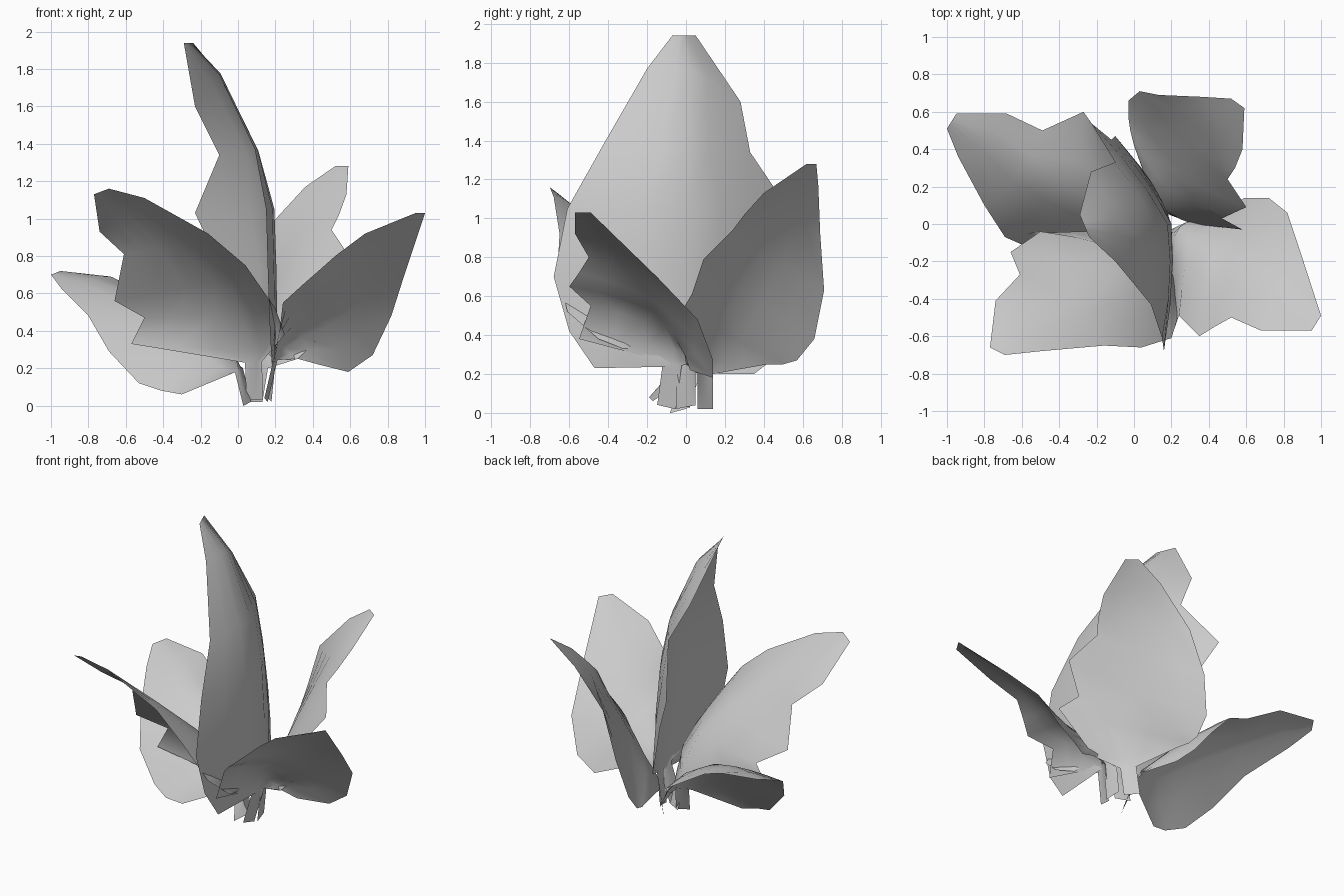
import bpy
import bmesh
from mathutils import Vector

SEGMENTS = 6  # strips across each leaf blade
STALK_HALF_WIDTH = 0.05
CURL = 0.5  # 0 folds the blade straight along the midrib, 1 rounds it fully

default_cube = bpy.data.objects.get("Cube")
if default_cube:
    bpy.data.objects.remove(default_cube, do_unlink=True)


def make_material(name, colour):
    """Create one plain coloured material."""
    material = bpy.data.materials.new(name)
    material.use_nodes = True
    material.diffuse_color = colour
    shader = material.node_tree.nodes["Principled BSDF"]
    shader.inputs["Base Color"].default_value = colour
    return material


leaf_grey = make_material("leaf grey", (0.6, 0.6, 0.6, 1))


def cross_section(left, rib, right):
    """Points running from edge to edge through a softly folded midrib."""
    points = []
    for step in range(SEGMENTS + 1):
        t = 2 * step / SEGMENTS - 1
        rounded = (left * (t * (t - 1) / 2)
                   + rib * (1 - t * t)
                   + right * (t * (t + 1) / 2))
        folded = rib.lerp(left if t < 0 else right, abs(t))
        points.append(folded.lerp(rounded, CURL))
    return points


def make_leaf(name, foot, tip, left_edge, midrib, right_edge):
    """Loft a curved blade from its stalk to its tip; all lists run upward."""
    left_edge, midrib, right_edge = (
        [Vector(point) for point in edge]
        for edge in (left_edge, midrib, right_edge))
    foot = Vector(foot)

    # The stalk is a narrow strip turned the same way as the blade
    side = (right_edge[0] - left_edge[0]).normalized() * STALK_HALF_WIDTH
    neck = foot.lerp(midrib[0], 0.75)
    rows = [cross_section(centre - side, centre, centre + side)
            for centre in (foot, neck)]

    # The blade follows the two edges and the raised midrib
    for left, rib, right in zip(left_edge, midrib, right_edge):
        rows.append(cross_section(left, rib, right))

    # The blunt tip closes the loft
    tip_left, tip_right = (Vector(point) for point in tip)
    rows.append(cross_section(tip_left, (tip_left + tip_right) / 2, tip_right))

    bm = bmesh.new()
    grid = [[bm.verts.new(point) for point in row] for row in rows]
    for lower, upper in zip(grid, grid[1:]):
        for i in range(SEGMENTS):
            face = bm.faces.new((lower[i], lower[i + 1], upper[i + 1], upper[i]))
            face.smooth = True
    bm.normal_update()
    mesh = bpy.data.meshes.new(name)
    bm.to_mesh(mesh)
    bm.free()
    mesh.materials.append(leaf_grey)
    leaf = bpy.data.objects.new(name, mesh)
    bpy.context.collection.objects.link(leaf)
    return leaf


# Tall upright leaf in the middle
make_leaf(
    "tall_leaf",
    foot=(.17, 0, .03),
    tip=[(-.24, -.07, 1.94), (-.29, .05, 1.94)],
    left_edge=[(.18, -.47, .23), (.17, -.6, .42), (.16, -.68, .7),
               (.15, -.61, 1.05), (.09, -.43, 1.37), (-.1, -.2, 1.77)],
    midrib=[(.2, 0, .32), (.2, 0, .45), (.2, 0, .7), (.18, 0, 1.05),
            (.1, 0, 1.36), (-.1, .03, 1.76)],
    right_edge=[(.04, .3, .38), (-.1, .47, .6), (-.12, .45, .8),
                (-.23, .54, 1.03), (-.1, .33, 1.34), (-.23, .28, 1.6)],
)

# Leaf rising to the back on the left
make_leaf(
    "back_left_leaf",
    foot=(.1, .1, .02),
    tip=[(.52, .67, 1.28), (.59, .62, 1.28)],
    left_edge=[(0, .42, .25), (-.02, .5, .25), (-.03, .57, .27),
               (-.03, .66, .38), (.03, .71, .63), (.13, .69, .92),
               (.36, .68, 1.17)],
    midrib=[(.14, .1, .26), (.19, .17, .42), (.23, .22, .53),
            (.26, .27, .64), (.3, .4, .82), (.36, .48, 1), (.48, .53, 1.16)],
    right_edge=[(.32, 0, .25), (.58, -.03, .51), (.47, .03, .61),
                (.6, .09, .79), (.5, .24, .94), (.54, .3, 1.02),
                (.58, .4, 1.13)],
)

# Low drooping leaf to the back on the right
make_leaf(
    "back_right_leaf",
    foot=(.05, -.04, .01),
    tip=[(-1, .51, .7), (-.95, .59, .72)],
    left_edge=[(-.3, -.17, .06), (-.41, -.19, .08), (-.53, -.14, .12),
               (-.69, -.07, .29), (-.8, .1, .48), (-.94, .36, .62)],
    midrib=[(-.01, .06, .25), (-.1, .1, .34), (-.19, .14, .42),
            (-.37, .22, .53), (-.58, .3, .6), (-.8, .46, .68)],
    right_edge=[(-.05, .35, .2), (-.12, .44, .27), (-.2, .5, .39),
                (-.27, .6, .48), (-.49, .5, .6), (-.68, .59, .69)],
)

# Twisted leaf reaching to the front on the left
make_leaf(
    "front_left_leaf",
    foot=(.15, -.1, .03),
    tip=[(.95, -.57, 1.03), (1, -.49, 1.03)],
    left_edge=[(.22, -.55, .38), (.24, -.49, .55), (.35, -.6, .65),
               (.43, -.55, .72), (.52, -.5, .8), (.68, -.57, .92)],
    midrib=[(.22, -.06, .33), (.3, -.1, .43), (.42, -.16, .52),
            (.52, -.17, .58), (.63, -.2, .66), (.77, -.34, .83)],
    right_edge=[(.32, .01, .25), (.43, .02, .22), (.59, .14, .18),
                (.72, .14, .27), (.82, .06, .48), (.89, -.15, .7)],
)

# Broad leaf reaching to the front on the right
make_leaf(
    "front_right_leaf",
    foot=(.09, 0, .03),
    tip=[(-.77, -.66, 1.13), (-.69, -.7, 1.16)],
    left_edge=[(-.57, -.05, .33), (-.5, -.04, .47), (-.66, -.15, .56),
               (-.61, -.27, .81), (-.74, -.41, .93)],
    midrib=[(.08, -.08, .3), (.02, -.18, .48), (-.12, -.28, .66),
            (-.33, -.42, .85), (-.6, -.55, 1.04)],
    right_edge=[(.25, -.45, .38), (.2, -.61, .52), (.04, -.66, .75),
                (-.16, -.65, .92), (-.5, -.68, 1.11)],
)
